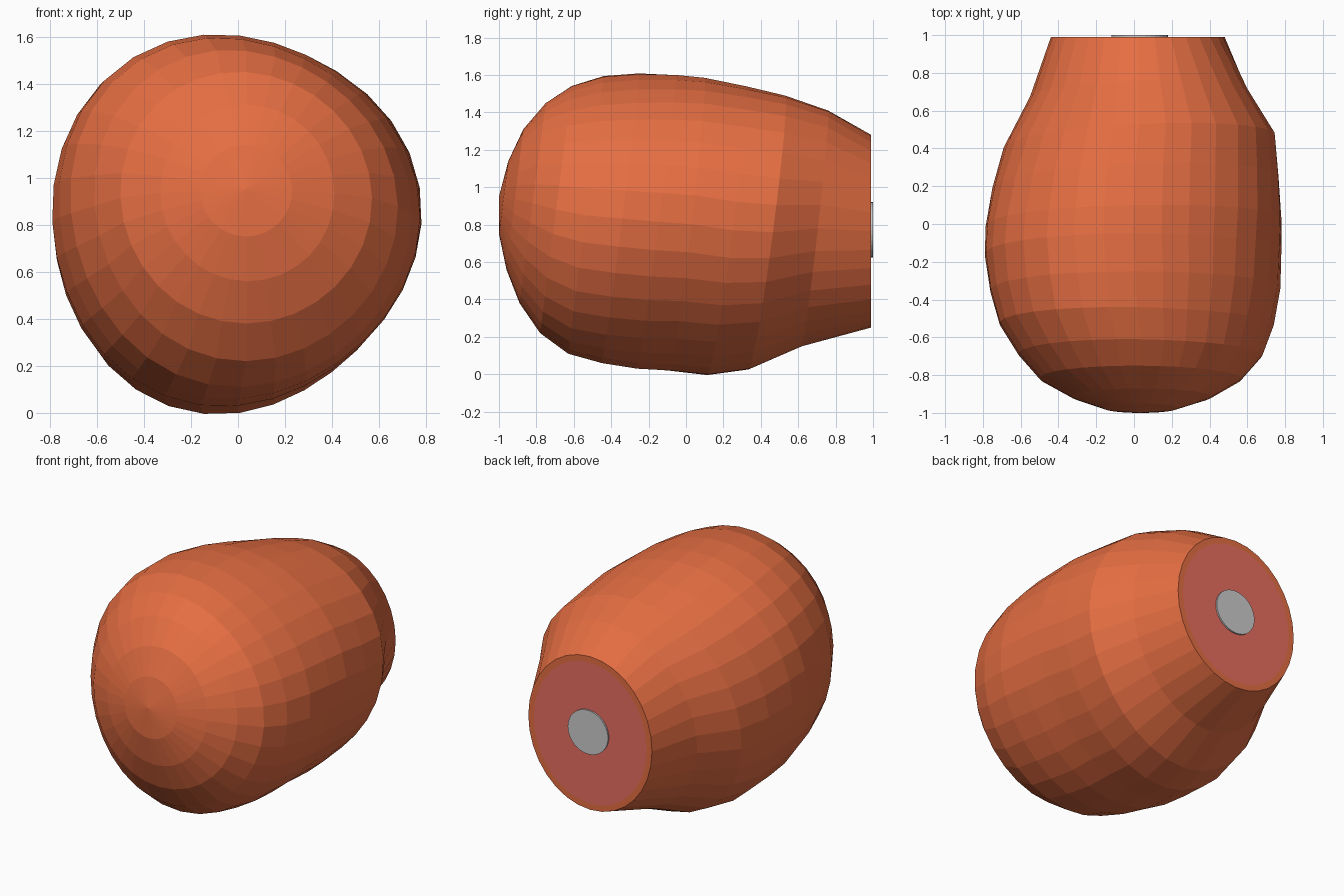
import bpy, bmesh
from math import sin, cos, pi

if "Cube" in bpy.data.objects:
    bpy.data.objects.remove(bpy.data.objects["Cube"])

SIDES = 32


def make_object(name, bm, color=None):
    bmesh.ops.recalc_face_normals(bm, faces=bm.faces[:])
    mesh = bpy.data.meshes.new(name)
    bm.to_mesh(mesh)
    bm.free()
    obj = bpy.data.objects.new(name, mesh)
    bpy.context.collection.objects.link(obj)
    if color:
        mat = bpy.data.materials.new(name + "_color")
        mat.diffuse_color = (*color, 1)
        mat.use_nodes = True
        mat.node_tree.nodes["Principled BSDF"].inputs["Base Color"].default_value = mat.diffuse_color
        mesh.materials.append(mat)
    return obj


def ring(bm, left, right, top, bottom, bulge=0.0, yaw=0.0, skew=0.0):
    """Tilted oval ring; top and bottom are (y, z) points.
    bulge fills out the -x side and flattens the lower +x side; yaw turns +x back;
    skew stretches the oval along the upper +x diagonal."""
    cx, rx = (left + right) / 2, (right - left) / 2
    verts = []
    for i in range(SIDES):
        a = 2 * pi * i / SIDES
        c, s = cos(a), sin(a)
        k = 1 + bulge * (-c * s * s + 0.5 * s * c * c) + skew * 2 * s * c
        t = (1 + k * s) / 2
        verts.append(bm.verts.new((cx + rx * k * c,
                                   bottom[0] + (top[0] - bottom[0]) * t + yaw * c,
                                   bottom[1] + (top[1] - bottom[1]) * t)))
    return verts


def bridge(bm, a, b):
    for i in range(SIDES):
        j = (i + 1) % SIDES
        bm.faces.new((a[i], a[j], b[j], b[i]))


# Skin: left x, right x, top y, top z, bottom y, bottom z, bulge, yaw, skew
sections = [
    (-0.16, 0.23, -0.95, 1.14, -1.00, 0.75, 0.00, 0.00, 0.0),
    (-0.33, 0.41, -0.87, 1.31, -0.96, 0.56, 0.00, 0.00, -0.005),
    (-0.50, 0.57, -0.75, 1.45, -0.89, 0.38, 0.03, 0.00, -0.015),
    (-0.61, 0.68, -0.61, 1.54, -0.78, 0.22, 0.06, 0.00, -0.025),
    (-0.71, 0.74, -0.44, 1.59, -0.63, 0.11, 0.08, 0.00, -0.025),
    (-0.76, 0.775, -0.25, 1.605, -0.45, 0.06, 0.09, 0.01, -0.015),
    (-0.79, 0.78, -0.05, 1.60, -0.26, 0.03, 0.09, 0.01, 0.0),
    (-0.785, 0.78, 0.10, 1.585, -0.08, 0.02, 0.09, 0.02, 0.015),
    (-0.75, 0.765, 0.32, 1.54, 0.12, 0.00, 0.08, 0.03, 0.03),
    (-0.69, 0.745, 0.53, 1.49, 0.34, 0.03, 0.06, 0.03, 0.04),
    (-0.55, 0.60, 0.76, 1.41, 0.62, 0.15, 0.03, 0.015, 0.04),
    (-0.44, 0.48, 0.99, 1.28, 0.99, 0.25, 0.00, 0.00, 0.0),
    # inner edge of the cut rim
    (-0.40, 0.44, 0.99, 1.24, 0.99, 0.29, 0.00, 0.00, 0.0),
]
bm = bmesh.new()
loops = [ring(bm, l, r, (ty, tz), (by, bz), k, w, e)
         for l, r, ty, tz, by, bz, k, w, e in sections]
for a, b in zip(loops, loops[1:]):
    bridge(bm, a, b)
tip = bm.verts.new((0.03, -1.0, 0.95))
for i in range(SIDES):
    bm.faces.new((tip, loops[0][(i + 1) % SIDES], loops[0][i]))
make_object("ham_skin", bm, (0.78, 0.155, 0.055))

# Cut meat face, closing the skin
bm = bmesh.new()
bm.faces.new(ring(bm, -0.40, 0.44, (0.99, 1.24), (0.99, 0.29))[::-1])
meat = make_object("cut_meat", bm, (0.80, 0.155, 0.115))
if meat.data.polygons[0].normal.y < 0:
    meat.data.flip_normals()

# Bone end, just proud of the meat
bm = bmesh.new()
back = ring(bm, -0.12, 0.18, (0.98, 0.92), (0.98, 0.625))
front = ring(bm, -0.12, 0.18, (1.0, 0.92), (1.0, 0.625))
bridge(bm, back, front)
bm.faces.new(back)
bm.faces.new(front)
make_object("bone", bm)
